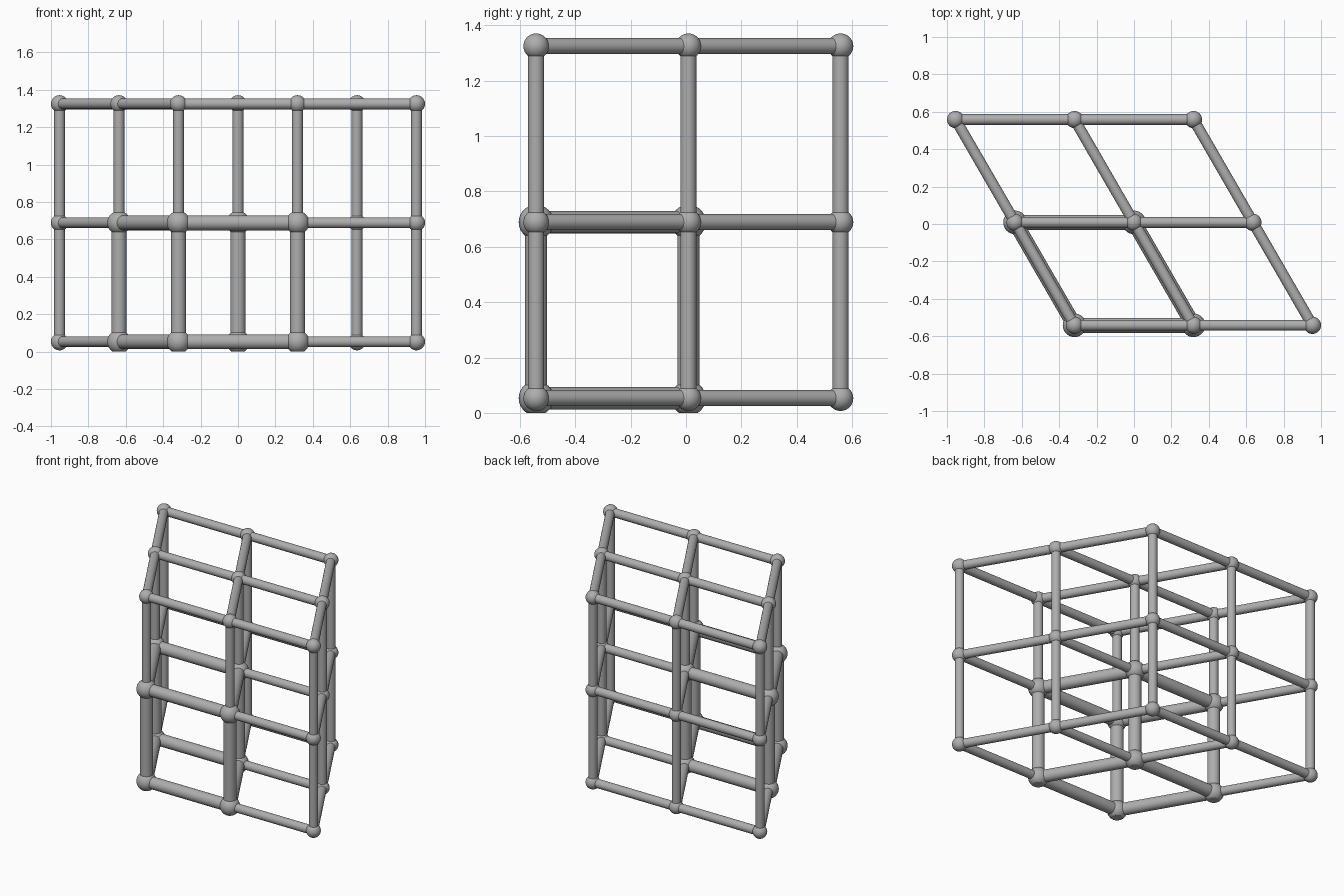
import bpy
import bmesh
from itertools import product
from mathutils import Vector

cube = bpy.data.objects.get("Cube")
if cube:
    bpy.data.objects.remove(cube, do_unlink=True)

# Single matte grey
grey = bpy.data.materials.new("plain grey")
grey.use_nodes = True
colour = (0.42, 0.42, 0.42, 1)
grey.diffuse_color = colour
grey.node_tree.nodes["Principled BSDF"].inputs["Base Color"].default_value = colour

# Lattice: origin corner and the three cell edges (the second one leans)
ORIGIN = Vector((-0.318, -0.5415, 0.053))
EDGES = (Vector((0.636, 0, 0)), Vector((-0.318, 0.55, 0)), Vector((0, 0, 0.636)))
THIN_BAR, THICK_BAR = 0.029, 0.04
THIN_NODE, THICK_NODE = 0.046, 0.063


def point(cell):
    return ORIGIN + sum((e * n for e, n in zip(EDGES, cell)), Vector())


def in_unit_cell(cell):
    return max(cell) < 2


def finish(name, bm):
    mesh = bpy.data.meshes.new(name)
    bm.to_mesh(mesh)
    bm.free()
    mesh.materials.append(grey)
    obj = bpy.data.objects.new(name, mesh)
    bpy.context.collection.objects.link(obj)
    bpy.ops.object.select_all(action='DESELECT')
    obj.select_set(True)
    bpy.context.view_layer.objects.active = obj
    bpy.ops.object.shade_smooth_by_angle()


def node(name, centre, radius):
    bm = bmesh.new()
    bmesh.ops.create_uvsphere(bm, u_segments=32, v_segments=20, radius=radius)
    bmesh.ops.translate(bm, verts=bm.verts, vec=centre)
    # Flatten the underside where a large node would pass the floor
    if centre.z < radius:
        cut = bmesh.ops.bisect_plane(
            bm, geom=bm.verts[:] + bm.edges[:] + bm.faces[:],
            plane_co=(0, 0, 0), plane_no=(0, 0, -1), clear_outer=True)
        rim = [g for g in cut["geom_cut"] if isinstance(g, bmesh.types.BMEdge)]
        bmesh.ops.contextual_create(bm, geom=rim)
        bmesh.ops.recalc_face_normals(bm, faces=bm.faces)
    finish(name, bm)


def bar(name, start, end, radius):
    axis = end - start
    bm = bmesh.new()
    bmesh.ops.create_cone(bm, cap_ends=True, segments=32, radius1=radius,
                          radius2=radius, depth=axis.length)
    turn = axis.to_track_quat('Z', 'Y').to_matrix()
    bmesh.ops.rotate(bm, verts=bm.verts, matrix=turn)
    bmesh.ops.translate(bm, verts=bm.verts, vec=(start + end) / 2)
    finish(name, bm)


# Nodes and the bars leaving each one; the first unit cell is heavier
for cell in product(range(3), repeat=3):
    heavy = in_unit_cell(cell)
    node("unit_cell_node" if heavy else "lattice_node", point(cell),
         THICK_NODE if heavy else THIN_NODE)
    for axis, label in enumerate(("cross", "depth", "upright")):
        if cell[axis] == 2:
            continue
        nxt = tuple(n + (i == axis) for i, n in enumerate(cell))
        heavy_bar = heavy and in_unit_cell(nxt)
        bar(("unit_cell_" if heavy_bar else "lattice_") + label + "_bar",
            point(cell), point(nxt), THICK_BAR if heavy_bar else THIN_BAR)
